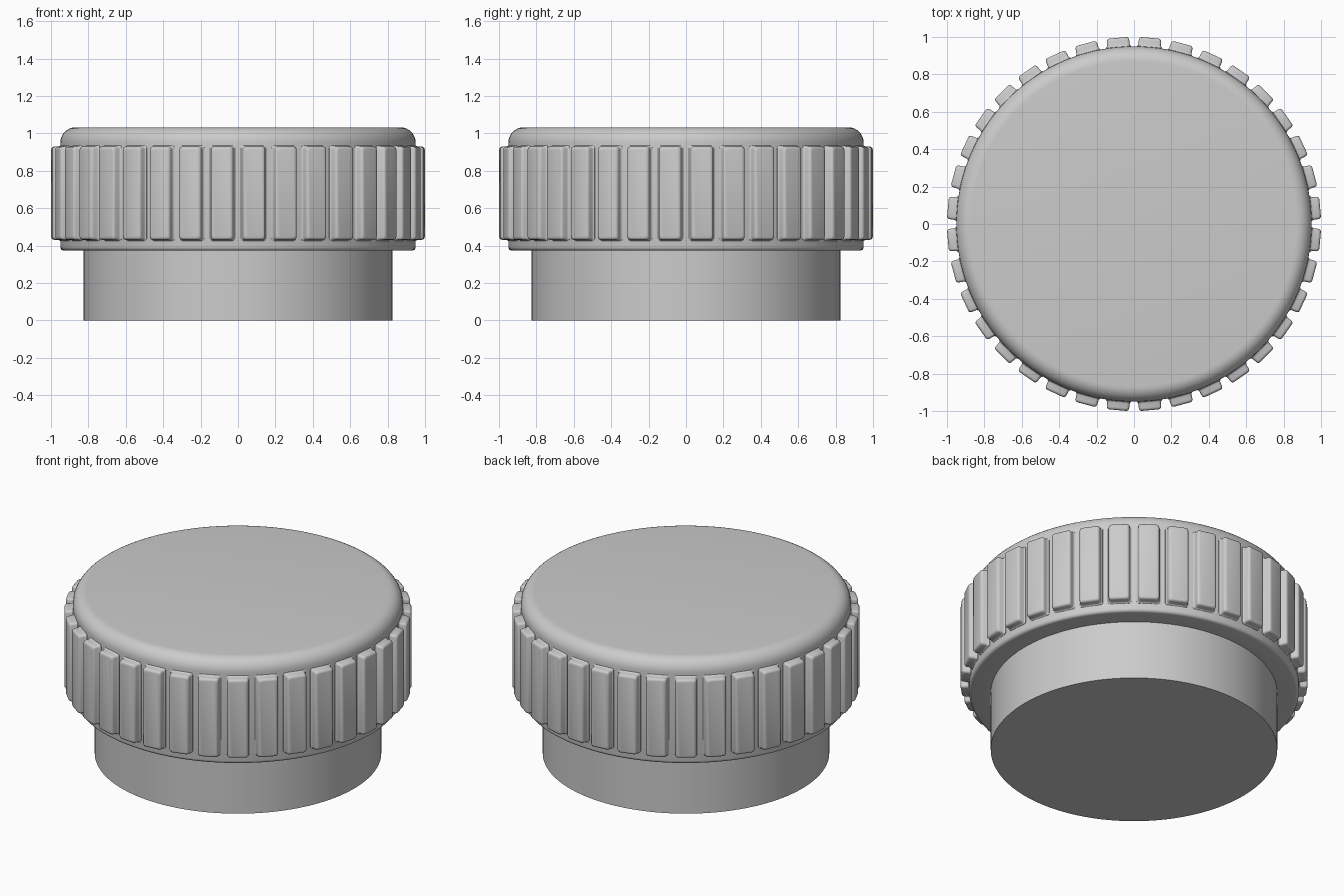
import bpy, bmesh
from math import sin, cos, pi, radians

if "Cube" in bpy.data.objects:
    bpy.data.objects.remove(bpy.data.objects["Cube"])


def finish(bm, name):
    bmesh.ops.recalc_face_normals(bm, faces=bm.faces)
    mesh = bpy.data.meshes.new(name)
    bm.to_mesh(mesh)
    bm.free()
    ob = bpy.data.objects.new(name, mesh)
    bpy.context.collection.objects.link(ob)
    bpy.ops.object.select_all(action='DESELECT')
    ob.select_set(True)
    bpy.context.view_layer.objects.active = ob
    bpy.ops.object.shade_smooth_by_angle(angle=radians(35))
    return ob


def skin(bm, rings):
    # bridge successive closed rings of vertices
    for a, b in zip(rings, rings[1:]):
        n = len(a)
        for i in range(n):
            j = (i + 1) % n
            bm.faces.new((a[i], a[j], b[j], b[i]))


def lathe(name, profile, sides=144):
    bm = bmesh.new()
    rings = [[bm.verts.new((r * cos(2 * pi * i / sides), r * sin(2 * pi * i / sides), z))
              for i in range(sides)] for r, z in profile]
    skin(bm, rings)
    bm.faces.new(rings[0])
    bm.faces.new(rings[-1])
    return finish(bm, name)


def arc(cr, cz, rr, rz, a0, a1, steps):
    return [(cr + rr * cos(radians(a0 + (a1 - a0) * k / steps)),
             cz + rz * sin(radians(a0 + (a1 - a0) * k / steps))) for k in range(steps + 1)]


# Knob: plain stem, stepped head with a small lower and large upper rounding
profile = [(0.825, 0), (0.825, 0.373)]
profile += arc(0.93, 0.393, 0.02, 0.02, -90, 0, 4)
profile += arc(0.87, 0.95, 0.08, 0.082, 0, 90, 8)
lathe("knob_body", profile)

# Grip ribs: 36 rounded pads with a small fillet at the base
RIBS, MID_Z = 36, 0.68
layers = [(0.935, 0.068, 0.256), (0.95, 0.068, 0.256), (0.954, 0.063, 0.252),
          (0.960, 0.061, 0.250), (0.983, 0.060, 0.249), (0.991, 0.058, 0.247),
          (0.997, 0.053, 0.242), (0.999, 0.046, 0.235)]
bm = bmesh.new()
for k in range(RIBS):
    a = 2 * pi * (k + 0.5) / RIBS
    rings = []
    for r, w, h in layers:
        ring = []
        for sx, sz, start in ((1, 1, 0), (-1, 1, 90), (-1, -1, 180), (1, -1, 270)):
            for t, z in arc(sx * (w - 0.014), sz * (h - 0.014), 0.014, 0.014,
                            start, start + 90, 3):
                ring.append(bm.verts.new((r * cos(a) - t * sin(a),
                                          r * sin(a) + t * cos(a), MID_Z + z)))
        rings.append(ring)
    skin(bm, rings)
    bm.faces.new(rings[0])
    bm.faces.new(rings[-1])
finish(bm, "grip_ribs")
